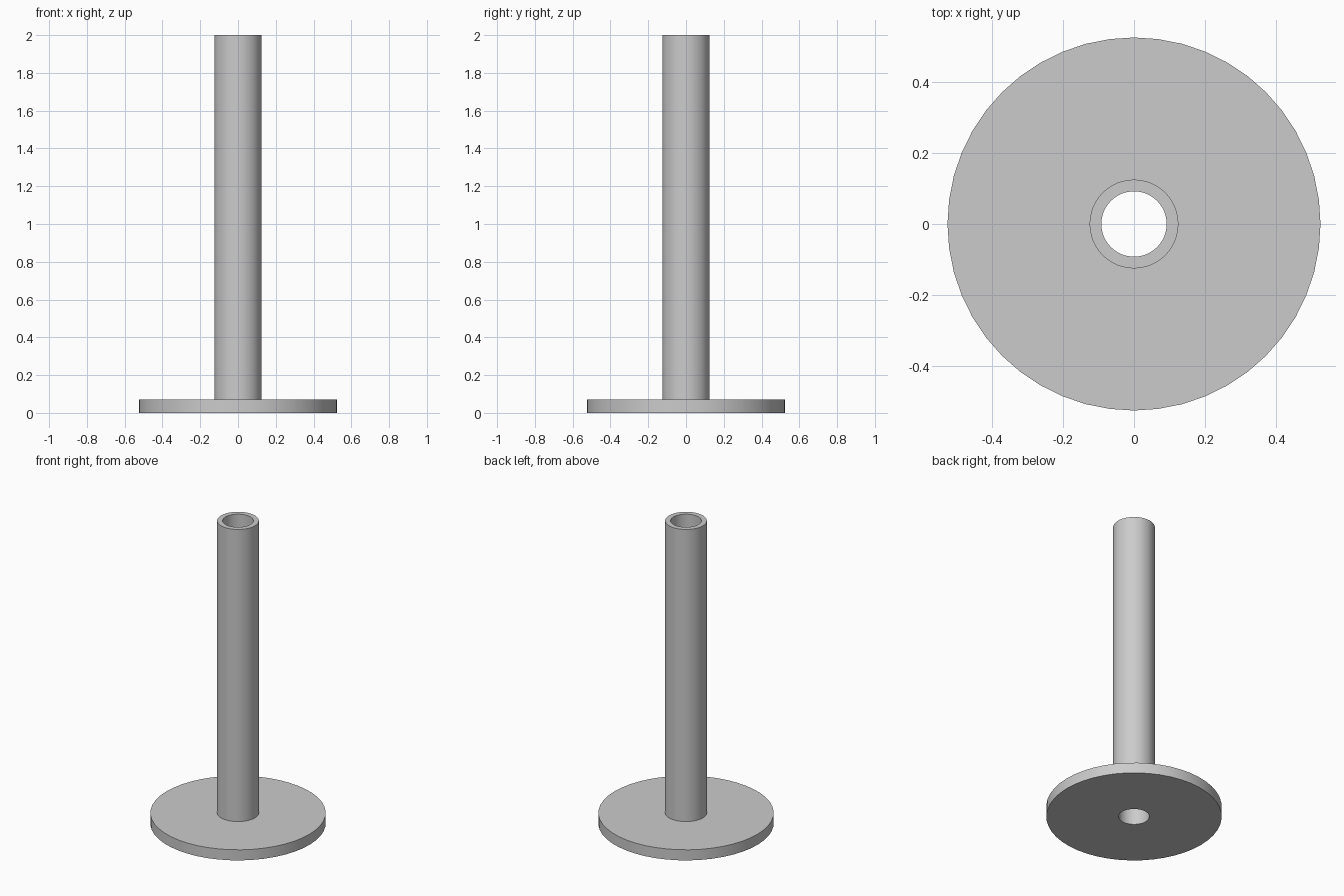
import bpy
import bmesh
import math

cube = bpy.data.objects.get("Cube")
if cube:
    bpy.data.objects.remove(cube, do_unlink=True)

SIDES = 48
BASE_RADIUS, TUBE_RADIUS, HOLE_RADIUS = 0.525, 0.125, 0.092
BASE_TOP, TUBE_TOP = 0.07, 2.0

grey = bpy.data.materials.new("plain grey")
grey.use_nodes = True
colour = (0.6, 0.6, 0.6, 1)
grey.diffuse_color = colour
grey.node_tree.nodes["Principled BSDF"].inputs["Base Color"].default_value = colour


def lathe(name, profile):
    """Spin a closed (radius, height) profile around the z axis."""
    bm = bmesh.new()
    rings = []
    for i in range(SIDES):
        a = math.tau * i / SIDES
        rings.append([bm.verts.new((r * math.cos(a), r * math.sin(a), z)) for r, z in profile])
    n = len(profile)
    for i, ring in enumerate(rings):
        after = rings[(i + 1) % SIDES]
        for j in range(n):
            k = (j + 1) % n
            bm.faces.new((ring[j], after[j], after[k], ring[k]))
    bmesh.ops.recalc_face_normals(bm, faces=bm.faces)
    mesh = bpy.data.meshes.new(name)
    bm.to_mesh(mesh)
    bm.free()
    mesh.materials.append(grey)
    obj = bpy.data.objects.new(name, mesh)
    bpy.context.collection.objects.link(obj)
    bpy.ops.object.select_all(action="DESELECT")
    obj.select_set(True)
    bpy.context.view_layer.objects.active = obj
    bpy.ops.object.shade_smooth_by_angle(angle=math.radians(30))
    return obj


# Round foot and upright tube as one piece, bored right through
lathe("flanged_tube", [
    (HOLE_RADIUS, 0), (BASE_RADIUS, 0), (BASE_RADIUS, BASE_TOP),
    (TUBE_RADIUS, BASE_TOP), (TUBE_RADIUS, TUBE_TOP), (HOLE_RADIUS, TUBE_TOP),
])
